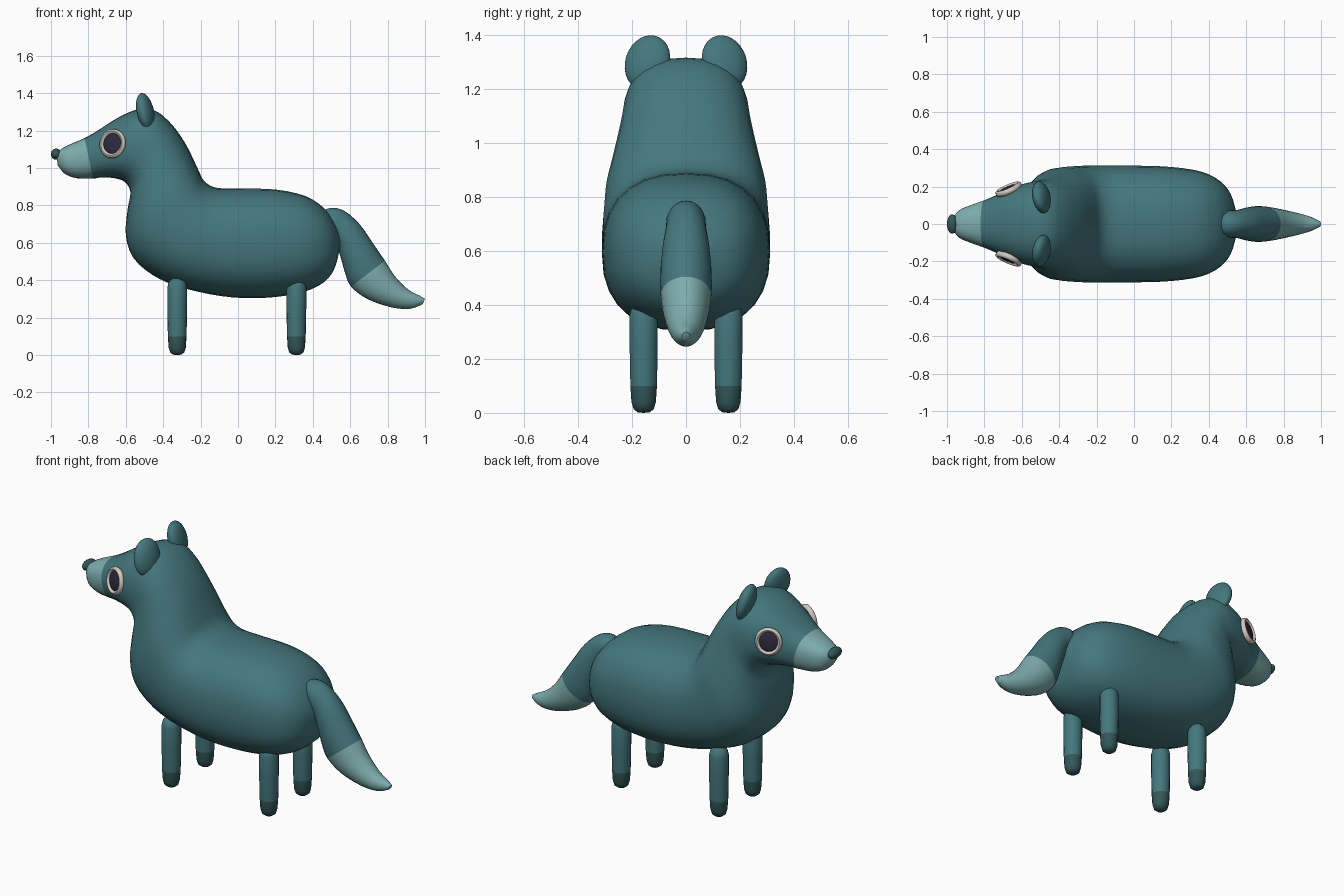
import bpy
import bmesh
from math import sin, cos, pi, copysign, radians
from mathutils import Vector, Matrix

if "Cube" in bpy.data.objects:
    bpy.data.objects.remove(bpy.data.objects["Cube"], do_unlink=True)


def make_material(name, color):
    mat = bpy.data.materials.new(name)
    mat.use_nodes = True
    mat.diffuse_color = (*color, 1)
    mat.node_tree.nodes["Principled BSDF"].inputs["Base Color"].default_value = (*color, 1)
    return mat


TEAL = make_material("teal fur", (.058, .185, .205))
PALE = make_material("pale teal fur", (.21, .42, .42))
DARK = make_material("dark teal", (.033, .095, .1))
CREAM = make_material("eye cream", (.64, .59, .53))
BLACK = make_material("pupil dark", (.025, .022, .045))


def finish(name, bm, mats):
    """Turn a bmesh into a smooth shaded object."""
    bmesh.ops.recalc_face_normals(bm, faces=bm.faces)
    mesh = bpy.data.meshes.new(name)
    bm.to_mesh(mesh)
    bm.free()
    for mat in mats:
        mesh.materials.append(mat)
    obj = bpy.data.objects.new(name, mesh)
    bpy.context.collection.objects.link(obj)
    bpy.ops.object.select_all(action='DESELECT')
    obj.select_set(True)
    bpy.context.view_layer.objects.active = obj
    bpy.ops.object.shade_smooth_by_angle(angle=radians(50))
    return obj


def smooth_rows(rows, steps):
    """Catmull-Rom interpolation between the rows of a table."""
    rows = [Vector(r) for r in rows]
    out = []
    for i in range(len(rows) - 1):
        a, b, c, d = (rows[max(0, min(len(rows) - 1, i + k))] for k in (-1, 0, 1, 2))
        for s in range(steps):
            t = s / steps
            out.append(b + (c - a) * (t / 2) + (a * 2 - b * 5 + c * 4 - d) * (t * t / 2)
                       + (b * 3 - a - c * 3 + d) * (t ** 3 / 2))
    return out + [rows[-1]]


def loft(name, rows, pale_from, power, steps=3, sides=28):
    """Rows hold top x, top z, bottom x, bottom z, half width."""
    bm = bmesh.new()
    rings = []
    for tx, tz, bx, bz, width in smooth_rows(rows, steps):
        top, low = Vector((tx, 0, tz)), Vector((bx, 0, bz))
        mid, half = (top + low) / 2, (top - low) / 2
        ring = []
        for k in range(sides):
            a = 2 * pi * k / sides
            u = copysign(abs(cos(a)) ** (2 / power), cos(a))
            v = copysign(abs(sin(a)) ** (2 / power), sin(a))
            ring.append(bm.verts.new(mid + half * u + Vector((0, width * v, 0))))
        rings.append(ring)
    for i, (r, s) in enumerate(zip(rings, rings[1:])):
        for k in range(sides):
            n = (k + 1) % sides
            face = bm.faces.new((r[k], r[n], s[n], s[k]))
            face.material_index = int(i >= pale_from * steps)
    bm.faces.new(rings[0])
    bm.faces.new(rings[-1]).material_index = 1
    return finish(name, bm, [TEAL, PALE])


def ellipsoid(name, place, size, mat, turn=Matrix()):
    bm = bmesh.new()
    bmesh.ops.create_uvsphere(bm, u_segments=24, v_segments=14, radius=1)
    bm.transform(Matrix.Translation(place) @ turn @ Matrix.Diagonal((*size, 1)))
    return finish(name, bm, [mat])


# Body, neck and head in one skin, from rump to muzzle
loft("body", [
    (.545, .63, .545, .57, .07),
    (.52, .70, .515, .46, .16),
    (.46, .785, .46, .39, .23),
    (.36, .85, .36, .34, .28),
    (.2, .885, .2, .31, .305),
    (0, .89, .02, .305, .312),
    (-.12, .895, -.15, .325, .312),
    (-.18, .93, -.33, .37, .312),
    (-.21, .985, -.46, .43, .308),
    (-.24, 1.05, -.56, .52, .3),
    (-.275, 1.12, -.6, .64, .278),
    (-.32, 1.19, -.59, .78, .255),
    (-.37, 1.25, -.575, .87, .24),
    (-.44, 1.305, -.605, .925, .23),
    (-.53, 1.315, -.66, .945, .212),
    (-.64, 1.27, -.72, .95, .18),
    (-.75, 1.2, -.75, .947, .148),
    (-.82, 1.16, -.775, .944, .128),
    (-.89, 1.13, -.86, .945, .1),
    (-.94, 1.105, -.925, .968, .075),
    (-.97, 1.08, -.965, 1.015, .035),
], pale_from=17, power=2.4)

# Drooping tail with a pale tip
loft("tail", [
    (.44, .765, .47, .70, .04),
    (.5, .787, .5, .64, .07),
    (.57, .77, .53, .58, .075),
    (.65, .7, .555, .5, .088),
    (.72, .6, .575, .43, .095),
    (.785, .505, .605, .365, .094),
    (.84, .42, .69, .3, .082),
    (.91, .35, .82, .255, .06),
    (.97, .318, .92, .247, .037),
    (1, .3, .988, .272, .014),
], pale_from=5, power=2)


# Legs: turned profile, dark below the ankle
def leg(name, x, y):
    bm = bmesh.new()
    profile = [(0, 0), (.022, .002), (.038, .014), (.046, .04), (.05, .1),
               (.053, .25), (.053, .36), (.046, .39), (.025, .41), (0, .415)]
    verts = [bm.verts.new((r, 0, z)) for r, z in profile]
    edges = [bm.edges.new(pair) for pair in zip(verts, verts[1:])]
    bmesh.ops.spin(bm, geom=verts + edges, cent=(0, 0, 0), axis=(0, 0, 1),
                   angle=2 * pi, steps=18)
    bmesh.ops.remove_doubles(bm, verts=bm.verts, dist=.0005)
    for face in bm.faces:
        face.material_index = int(face.calc_center_median().z < .1)
    bm.transform(Matrix.Translation((x, y, 0)))
    finish(name, bm, [TEAL, DARK])


# Eye: a rounded rim around a flat pupil
def eye(side_name, side):
    facing = Vector((-.39, side * .9, .16)).normalized()
    turn = facing.to_track_quat('Z', 'Y').to_matrix().to_4x4()
    place = Vector((-.67, side * .186, 1.13))
    bm = bmesh.new()
    around, tube = 28, 8
    grid = [[bm.verts.new(((.062 + .013 * cos(b)) * cos(a),
                           (.066 + .013 * cos(b)) * sin(a), .016 * sin(b)))
             for b in (2 * pi * j / tube for j in range(tube))]
            for a in (2 * pi * i / around for i in range(around))]
    for i in range(around):
        for j in range(tube):
            p, q, m = (i + 1) % around, (j + 1) % tube, grid
            bm.faces.new((m[i][j], m[p][j], m[p][q], m[i][q]))
    bm.transform(Matrix.Translation(place) @ turn)
    finish(side_name + "_eye_rim", bm, [CREAM])
    ellipsoid(side_name + "_pupil", place, (.055, .059, .014), BLACK, turn)


# Paired parts on both flanks
for side_name, side in (("near", -1), ("far", 1)):
    leg(side_name + "_front_leg", -.325, side * .157)
    leg(side_name + "_hind_leg", .312, side * .157)
    eye(side_name, side)
    lean = (Matrix.Rotation(side * radians(14), 4, 'Z')
            @ Matrix.Rotation(radians(-14), 4, 'Y')
            @ Matrix.Rotation(side * radians(14), 4, 'X'))
    ellipsoid(side_name + "_ear", (-.495, side * .143, 1.3), (.043, .085, .104), TEAL, lean)

# Nose
ellipsoid("nose", (-.972, 0, 1.074), (.028, .052, .03), DARK)
